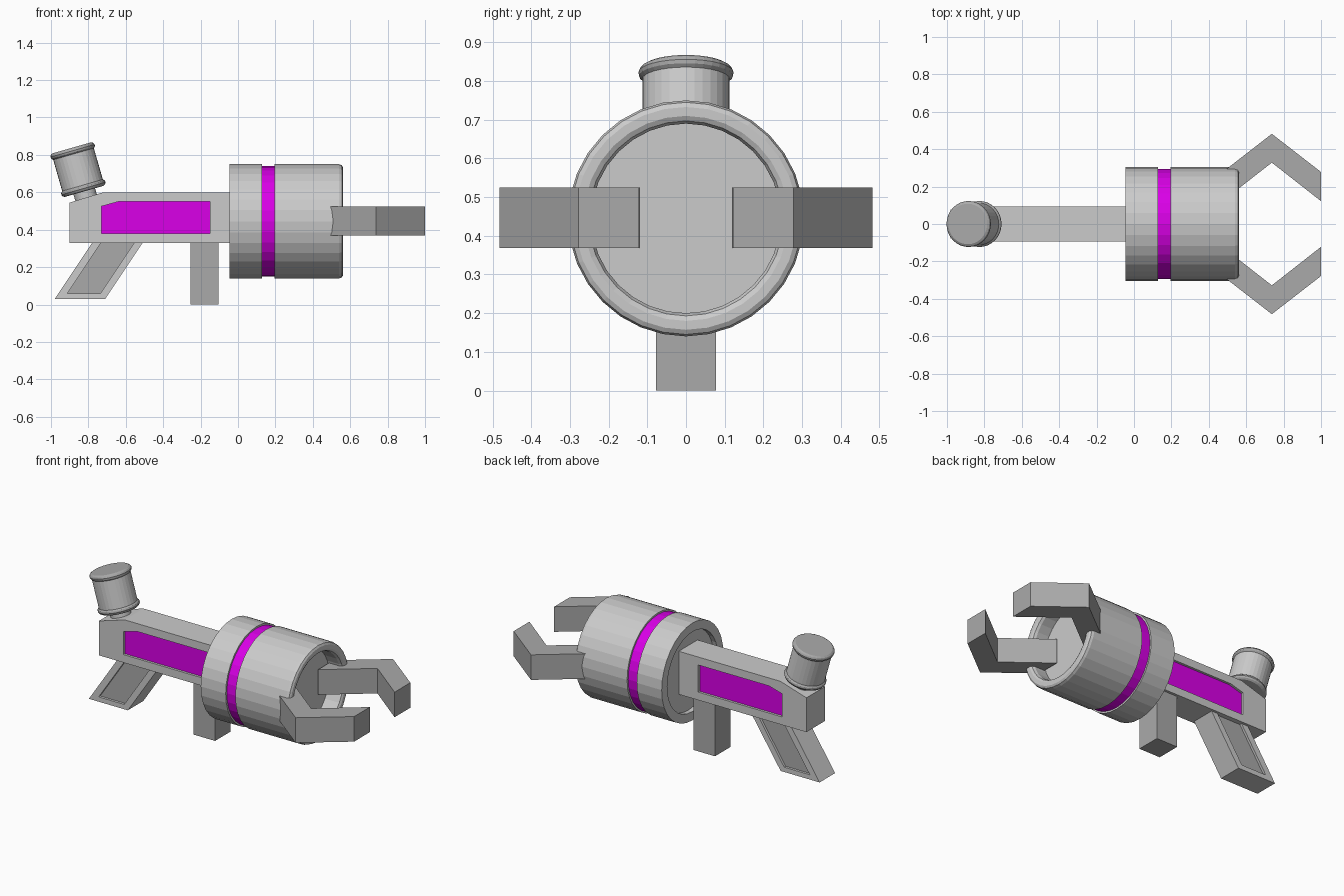
import bpy, bmesh
from math import cos, sin, pi, radians
from mathutils import Matrix

if "Cube" in bpy.data.objects:
    bpy.data.objects.remove(bpy.data.objects["Cube"])


def material(name, rgb):
    m = bpy.data.materials.new(name)
    m.diffuse_color = (*rgb, 1)
    m.use_nodes = True
    m.node_tree.nodes["Principled BSDF"].inputs["Base Color"].default_value = m.diffuse_color
    return m


PURPLE = material("purple", (0.7, 0.0, 0.8))
GREY = material("grey", (0.8, 0.8, 0.8))
DARK = material("dark_grey", (0.4, 0.4, 0.4))


def finish(name, bm, mats):
    bmesh.ops.recalc_face_normals(bm, faces=bm.faces)
    me = bpy.data.meshes.new(name)
    bm.to_mesh(me)
    bm.free()
    for m in mats:
        me.materials.append(m)
    ob = bpy.data.objects.new(name, me)
    bpy.context.collection.objects.link(ob)
    return ob


def lathe(name, profile, mat, matrix, n=32, closed=False):
    """Spin (height, radius) points about local z; zero radius closes to a cap."""
    bm = bmesh.new()
    rings = []
    for h, r in profile:
        if r == 0:
            rings.append([bm.verts.new((0, 0, h))] * n)
        else:
            rings.append([bm.verts.new((r * cos(2 * pi * i / n), r * sin(2 * pi * i / n), h))
                          for i in range(n)])
    pairs = list(zip(rings, rings[1:]))
    if closed:
        pairs.append((rings[-1], rings[0]))
    for a, b in pairs:
        for i in range(n):
            j = (i + 1) % n
            bm.faces.new(list(dict.fromkeys((a[i], a[j], b[j], b[i]))))
    bm.transform(matrix)
    return finish(name, bm, [mat])


def panelled_prism(name, outline, panel, half, depth, panel_mat):
    """Side profile (x, z) extruded in y, with a sunken panel on both sides."""
    bm = bmesh.new()
    n = len(outline)
    edges = []
    for s in (-1, 1):
        loops = [[bm.verts.new((x, s * y, z)) for x, z in pts]
                 for pts, y in ((outline, half), (panel, half), (panel, half - depth))]
        for a, b in zip(loops, loops[1:]):
            for i in range(n):
                j = (i + 1) % n
                bm.faces.new((a[i], a[j], b[j], b[i]))
        bm.faces.new(loops[2]).material_index = 1
        edges.append(loops[0])
    a, b = edges
    for i in range(n):
        j = (i + 1) % n
        bm.faces.new((a[i], a[j], b[j], b[i]))
    return finish(name, bm, [GREY, panel_mat])


def plate(name, pts, z0, z1, mat):
    """Plan outline (x, y) extruded in z."""
    bm = bmesh.new()
    f = bm.faces.new([bm.verts.new((x, y, z0)) for x, y in pts])
    top = bmesh.ops.extrude_face_region(bm, geom=[f])["geom"]
    bmesh.ops.translate(bm, vec=(0, 0, z1 - z0),
                        verts=[v for v in top if isinstance(v, bmesh.types.BMVert)])
    return finish(name, bm, [mat])


# Body and slanted handle with sunken panels
panelled_prism("body",
               [(-0.9, 0.33), (-0.01, 0.33), (-0.01, 0.6), (-0.72, 0.6), (-0.9, 0.545)],
               [(-0.73, 0.38), (-0.15, 0.38), (-0.15, 0.55), (-0.64, 0.55), (-0.73, 0.525)],
               0.093, 0.015, PURPLE)
panelled_prism("handle",
               [(-0.98, 0.03), (-0.71, 0.03), (-0.497, 0.35), (-0.767, 0.35)],
               [(-0.912, 0.06), (-0.735, 0.06), (-0.55, 0.338), (-0.727, 0.338)],
               0.077, 0.015, DARK)

# Front grip
plate("front_grip", [(-0.255, -0.077), (-0.105, -0.077), (-0.105, 0.077), (-0.255, 0.077)],
      0, 0.35, DARK)

# Drum with recessed ends, rounded front lip and a coloured band in its groove
drum_axis = Matrix.Translation((0, 0, 0.445)) @ Matrix.Rotation(pi / 2, 4, 'Y')
lathe("drum", [(-0.015, 0), (-0.015, 0.25), (-0.045, 0.25), (-0.045, 0.305), (0.128, 0.305),
               (0.128, 0.28), (0.195, 0.28), (0.195, 0.305), (0.54, 0.305), (0.555, 0.3),
               (0.562, 0.288), (0.562, 0.265), (0.555, 0.252), (0.54, 0.245),
               (0.46, 0.245), (0.46, 0)], GREY, drum_axis)
lathe("drum_band", [(0.129, 0.275), (0.129, 0.295), (0.194, 0.295), (0.194, 0.275)],
      PURPLE, drum_axis, closed=True)

# Pair of bent claws
for side, s in (("left", 1), ("right", -1)):
    plate("claw_" + side, [(0.47, s * y) if x == 0 else (x, s * y) for x, y in
                           ((0, 0.275), (0.737, 0.482), (1.0, 0.278), (1.0, 0.122),
                            (0.737, 0.328), (0, 0.12))], 0.368, 0.525, DARK)

# Tilted canister: neck, barrel and two rounded caps
can = Matrix.Translation((-0.822, 0, 0.605)) @ Matrix.Rotation(radians(-16), 4, 'Y')
lathe("canister_neck", [(-0.08, 0), (-0.08, 0.06), (0.02, 0.06), (0.02, 0)], GREY, can)
lathe("canister_barrel", [(0.02, 0), (0.02, 0.113), (0.22, 0.113), (0.22, 0)], GREY, can)
cap = [(0, 0), (0, 0.108), (0.006, 0.118), (0.016, 0.123), (0.026, 0.121), (0.034, 0.113), (0.034, 0)]
lathe("canister_cap_bottom", cap, DARK, can)
lathe("canister_cap_top", [(0.242 - h, r) for h, r in cap], DARK, can)
